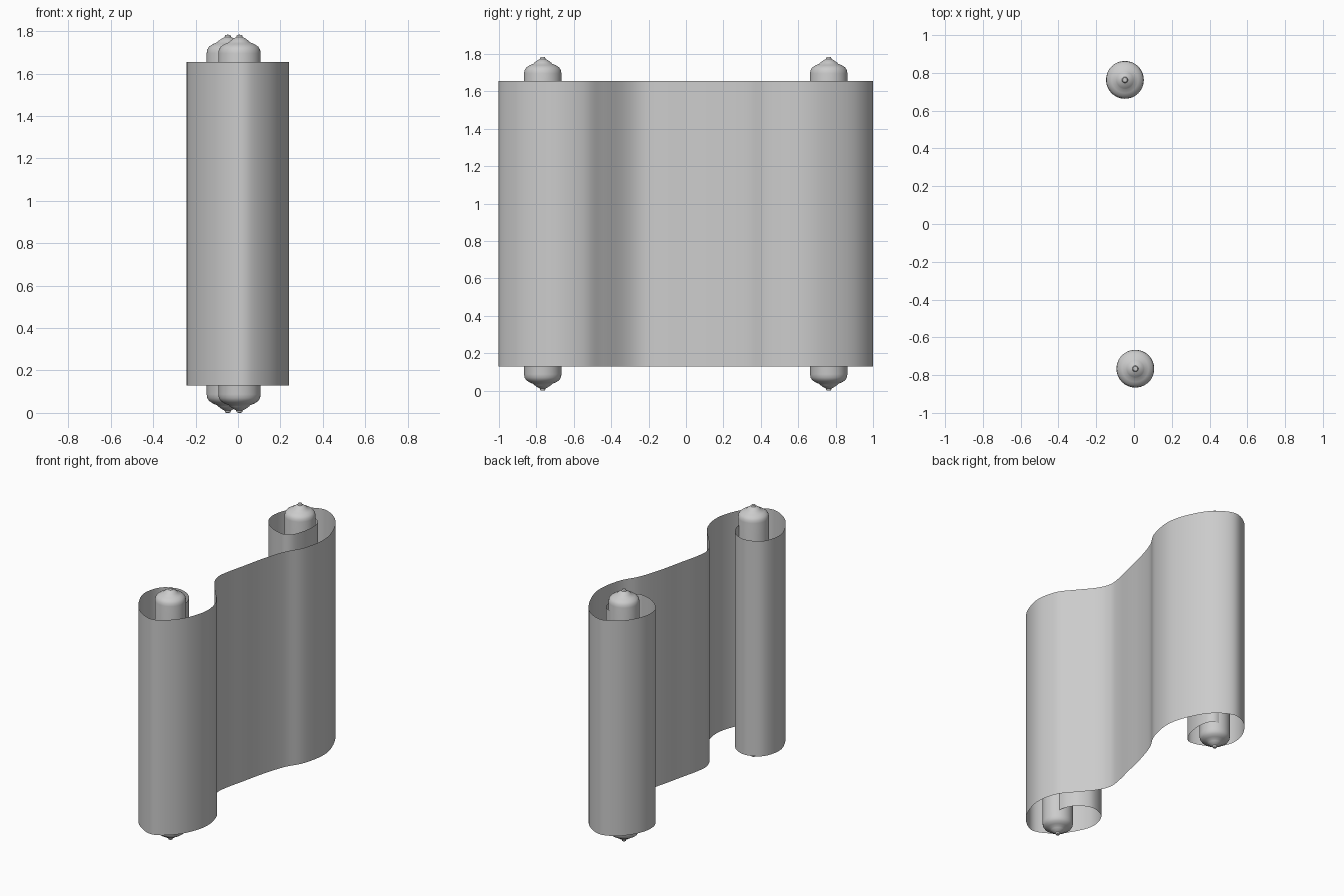
import bpy, bmesh, math
from mathutils import Vector

if "Cube" in bpy.data.objects:
    bpy.data.objects.remove(bpy.data.objects["Cube"])

Z0, Z1 = 0.13, 1.655      # paper bottom / top
H = 1.784                 # roller height


def finish(bm, name, angle):
    me = bpy.data.meshes.new(name)
    bm.to_mesh(me)
    bm.free()
    ob = bpy.data.objects.new(name, me)
    bpy.context.collection.objects.link(ob)
    bpy.ops.object.select_all(action='DESELECT')
    ob.select_set(True)
    bpy.context.view_layer.objects.active = ob
    bpy.ops.object.shade_smooth_by_angle(angle=math.radians(angle))
    return ob


# Roller: lathed profile, mirrored top to bottom
def roller(name, x, y, segs=48):
    half = [(0.0, 0.0), (0.012, 0.001), (0.016, 0.012), (0.028, 0.018),
            (0.045, 0.03), (0.05, 0.036), (0.07, 0.044), (0.088, 0.056),
            (0.097, 0.07), (0.1, 0.088)]
    prof = half + [(r, H - z) for r, z in reversed(half)]
    bm = bmesh.new()
    vs = [bm.verts.new((x + r, y, z)) for r, z in prof]
    es = [bm.edges.new(p) for p in zip(vs, vs[1:])]
    bmesh.ops.spin(bm, geom=vs + es, cent=(x, y, 0), axis=(0, 0, 1),
                   angle=math.tau, steps=segs, use_duplicate=False)
    bmesh.ops.remove_doubles(bm, verts=bm.verts, dist=1e-4)
    bmesh.ops.recalc_face_normals(bm, faces=bm.faces)
    finish(bm, name, 35)


roller("back_roller", -0.048, 0.763)
roller("front_roller", 0.007, -0.766)

# Paper sheet: S-shaped path seen from above, curled at both ends
path = [(-0.04, 0.855), (0.02, 0.85), (0.058, 0.81), (0.069, 0.73), (0.053, 0.635),
        (0.02, 0.565), (-0.037, 0.543), (-0.138, 0.577), (-0.218, 0.651),
        (-0.243, 0.74), (-0.217, 0.847), (-0.138, 0.952), (-0.02, 1.0),
        (0.111, 0.926), (0.201, 0.778), (0.238, 0.624), (0.206, 0.45),
        (0.138, 0.328), (0.085, 0.169), (0.045, 0.0), (0.01, -0.15),
        (0.005, -0.24), (0.045, -0.33), (0.138, -0.444), (0.212, -0.545),
        (0.241, -0.698), (0.19, -0.862), (0.095, -0.97), (0.0, -1.0),
        (-0.127, -0.926), (-0.212, -0.799), (-0.241, -0.69), (-0.201, -0.571),
        (-0.095, -0.524), (0.0, -0.56), (0.05, -0.63), (0.063, -0.69)]


def smooth_path(pts, n=6):
    p = [Vector(q) for q in pts]
    p = [2 * p[0] - p[1]] + p + [2 * p[-1] - p[-2]]
    out = []
    for a, b, c, d in zip(p, p[1:], p[2:], p[3:]):
        for i in range(n):
            t = i / n
            out.append(0.5 * (2 * b + (c - a) * t + (2 * a - 5 * b + 4 * c - d) * t**2
                              + (3 * b - a - 3 * c + d) * t**3))
    return out + [p[-2]]


bm = bmesh.new()
cols = [(bm.verts.new((*q, Z0)), bm.verts.new((*q, Z1))) for q in smooth_path(path)]
for (a, b), (c, d) in zip(cols, cols[1:]):
    bm.faces.new((a, b, d, c))
# outward side of the open sheet faces +x
bmesh.ops.recalc_face_normals(bm, faces=bm.faces)
bm.faces.ensure_lookup_table()
mid = min(bm.faces, key=lambda f: f.calc_center_median().xy.length)
if mid.normal.x < 0:
    bmesh.ops.reverse_faces(bm, faces=bm.faces)
finish(bm, "paper_sheet", 60)
